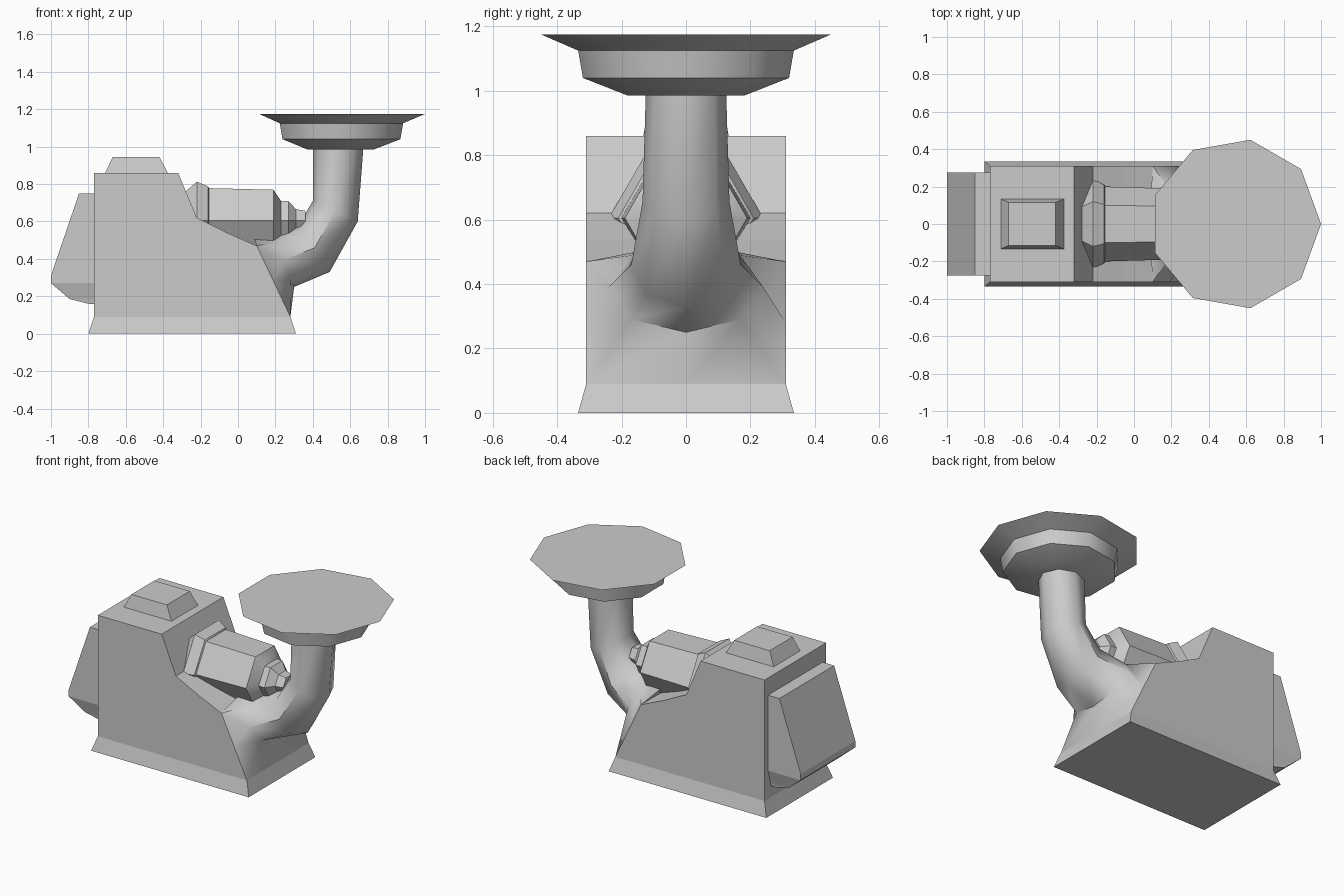
import bpy, bmesh, math
from mathutils import Vector

cube = bpy.data.objects.get("Cube")
if cube:
    bpy.data.objects.remove(cube)

grey = bpy.data.materials.new("plain_grey")
grey.use_nodes = True
colour = (0.6, 0.6, 0.6, 1)
grey.diffuse_color = colour
grey.node_tree.nodes["Principled BSDF"].inputs["Base Color"].default_value = colour


def loft(name, rings, angle=None):
    """Skin a list of equal-length point rings and cap both ends."""
    bm = bmesh.new()
    loops = [[bm.verts.new(p) for p in ring] for ring in rings]
    n = len(loops[0])
    for a, b in zip(loops, loops[1:]):
        for i in range(n):
            j = (i + 1) % n
            bm.faces.new((a[i], a[j], b[j], b[i]))
    bm.faces.new(loops[0][::-1])
    bm.faces.new(loops[-1])
    bmesh.ops.recalc_face_normals(bm, faces=bm.faces)
    mesh = bpy.data.meshes.new(name)
    bm.to_mesh(mesh)
    bm.free()
    mesh.materials.append(grey)
    ob = bpy.data.objects.new(name, mesh)
    bpy.context.collection.objects.link(ob)
    if angle:
        bpy.ops.object.select_all(action='DESELECT')
        ob.select_set(True)
        bpy.context.view_layer.objects.active = ob
        bpy.ops.object.shade_smooth_by_angle(angle=math.radians(angle))
    return ob


def rect(x0, x1, half, z):
    return [(x0, -half, z), (x1, -half, z), (x1, half, z), (x0, half, z)]


def side_profile(points, half):
    return [[(x, y, z) for x, z in points] for y in (-half, half)]


def circle(n):
    return [(math.cos(math.tau * i / n), math.sin(math.tau * i / n)) for i in range(n)]


# Housing with a sloped front, on a flared foot
loft("housing", side_profile([(-.77, .09), (-.77, .86), (-.32, .86), (-.22, .62),
                              (-.06, .54), (.10, .47), (.28, .09)], .31))
loft("flared_foot", [rect(-.80, .31, .335, 0), rect(-.77, .28, .31, .09)])

# Raised cap on the housing
loft("top_cap", [rect(-.715, -.37, .135, .85), rect(-.67, -.42, .115, .945)])

# Rear box, narrowing under its lower edge
loft("rear_box", side_profile([(-.76, .27), (-.76, .75), (-.85, .75), (-1, .31), (-1, .27)], .275))
loft("rear_box_underside", [rect(-1, -.76, .275, .27), rect(-.90, -.76, .25, .185),
                            rect(-.80, -.76, .245, .16)])

# Six-sided motor lying along the length
motor = [(-.31, .15), (-.22, .24), (-.16, .21), (-.155, .2), (.19, .19),
         (.23, .12), (.27, .12), (.31, .07), (.36, .06)]
loft("motor", [[(x, r * c, .605 + r * s) for c, s in circle(6)] for x, r in motor], 35)


# Swept pipe: each section has an inner and outer point, and a half width
def pipe_ring(inner, outer, half, square=False):
    a, b = Vector((inner[0], 0, inner[1])), Vector((outer[0], 0, outer[1]))
    mid, arm = (a + b) / 2, (b - a) / 2
    ring = []
    for c, s in circle(8):
        if square:
            c, s = round(c), round(s)
        ring.append(mid + arm * c + Vector((0, half * s, 0)))
    return ring


root = pipe_ring((.10, .47), (.28, .09), .31, True)
root[4] += Vector((-.02, 0, .06))
loft("pipe", [root,
              pipe_ring((.18, .53), (.30, .25), .24),
              pipe_ring((.33, .59), (.49, .33), .17),
              pipe_ring((.40, .71), (.64, .60), .135),
              pipe_ring((.40, .99), (.67, .99), .125)], 50)

# Nine-sided flared bowl with a flat closed top
bowl = [(.985, .183), (1.04, .325), (1.125, .34), (1.175, .457)]
loft("bowl", [[(.543 + r * c, r * s, z) for c, s in circle(9)] for z, r in bowl], 42)
